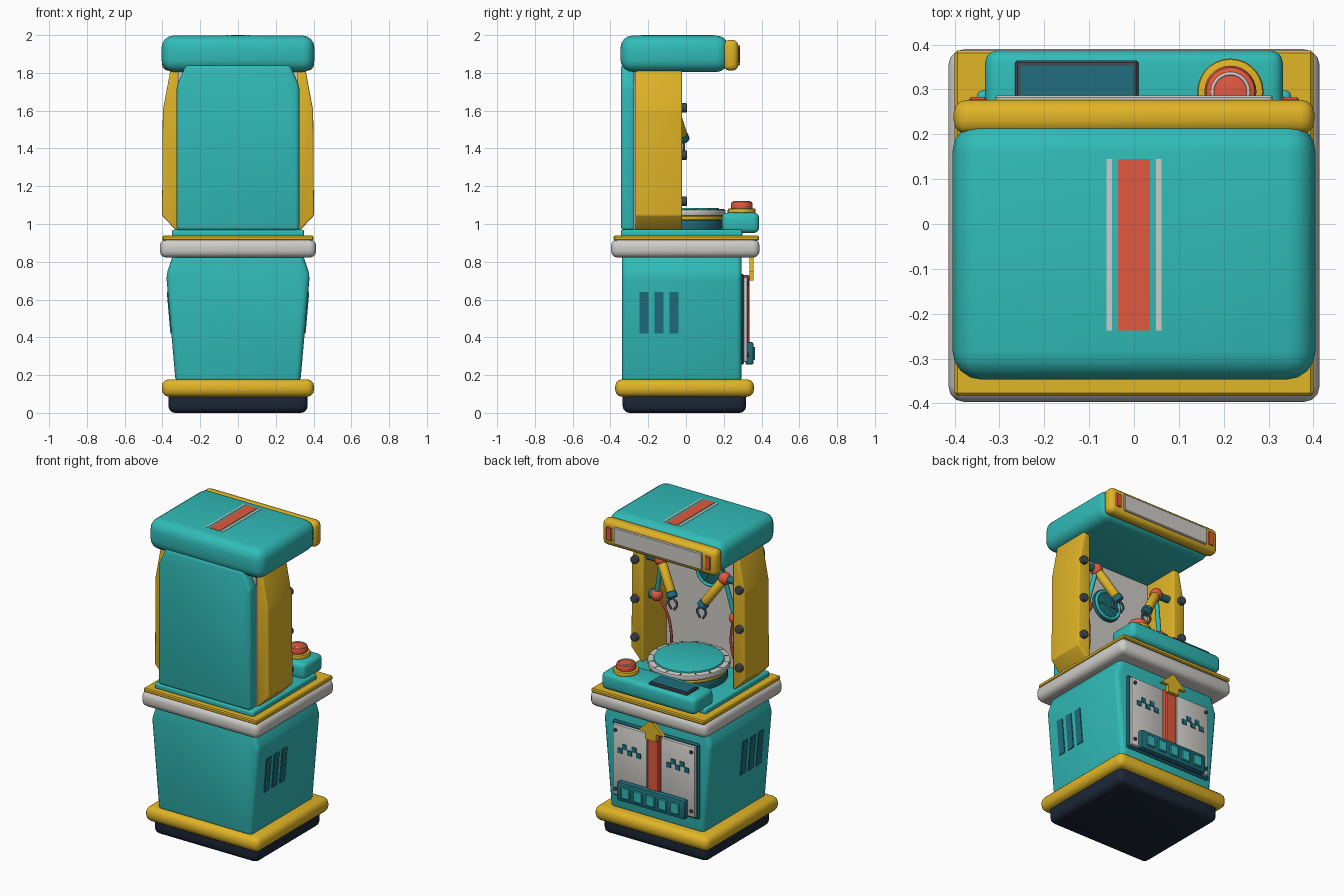
import bpy, bmesh, math
from mathutils import Vector, Matrix

cube = bpy.data.objects.get("Cube")
if cube:
    bpy.data.objects.remove(cube, do_unlink=True)


def material(name, rgb):
    m = bpy.data.materials.new(name)
    m.use_nodes = True
    m.diffuse_color = (*rgb, 1)
    m.node_tree.nodes["Principled BSDF"].inputs["Base Color"].default_value = (*rgb, 1)
    return m


TEAL = material("teal", (0.03, 0.5, 0.48))
DEEP = material("deep_teal", (0.014, 0.155, 0.2))
YELLOW = material("yellow", (0.75, 0.46, 0.02))
RED = material("coral_red", (0.75, 0.1, 0.05))
WHITE = material("warm_white", (0.62, 0.61, 0.58))
NAVY = material("navy", (0.011, 0.02, 0.038))
GREY = material("dark_grey", (0.06, 0.07, 0.09))


def finish(name, bm, mat, bevel=0, segments=3):
    if bevel:
        bmesh.ops.bevel(bm, geom=bm.edges[:], offset=bevel, segments=segments,
                        profile=0.5, affect='EDGES', clamp_overlap=True)
    bmesh.ops.recalc_face_normals(bm, faces=bm.faces[:])
    me = bpy.data.meshes.new(name)
    bm.to_mesh(me)
    bm.free()
    me.materials.append(mat)
    me.polygons.foreach_set("use_smooth", [True] * len(me.polygons))
    me.set_sharp_from_angle(angle=math.radians(35))
    ob = bpy.data.objects.new(name, me)
    bpy.context.collection.objects.link(ob)
    return ob


def box(name, xs, ys, zs, mat, bevel=0, segments=3):
    lo, hi = Vector((xs[0], ys[0], zs[0])), Vector((xs[1], ys[1], zs[1]))
    bm = bmesh.new()
    bmesh.ops.create_cube(bm, size=1)
    for v in bm.verts:
        v.co = (lo + hi) / 2 + v.co * (hi - lo)
    return finish(name, bm, mat, bevel, segments)


def wide(name, half, ys, zs, mat, bevel=0, segments=3):
    return box(name, (-half, half), ys, zs, mat, bevel, segments)


def prism(name, outline, ys, mat, bevel=0):
    """Extrude an x-z outline along y."""
    bm = bmesh.new()
    face = bm.faces.new([bm.verts.new((x, ys[0], z)) for x, z in outline])
    new = bmesh.ops.extrude_face_region(bm, geom=[face])["geom"]
    for v in new:
        if isinstance(v, bmesh.types.BMVert):
            v.co.y = ys[1]
    return finish(name, bm, mat, bevel)


def rod(name, a, b, r, mat, bevel=0, sides=16, r2=None):
    a, b = Vector(a), Vector(b)
    bm = bmesh.new()
    turn = (b - a).to_track_quat('Z', 'Y').to_matrix().to_4x4()
    bmesh.ops.create_cone(bm, cap_ends=True, segments=sides, radius1=r,
                          radius2=r if r2 is None else r2, depth=(b - a).length,
                          matrix=Matrix.Translation((a + b) / 2) @ turn)
    if bevel:
        rim = [e for e in bm.edges if any(len(f.verts) > 4 for f in e.link_faces)]
        bmesh.ops.bevel(bm, geom=rim, offset=bevel, segments=2, profile=0.5, affect='EDGES')
    return finish(name, bm, mat)


def ball(name, centre, r, mat):
    bm = bmesh.new()
    bmesh.ops.create_uvsphere(bm, u_segments=16, v_segments=10, radius=r,
                              matrix=Matrix.Translation(centre))
    return finish(name, bm, mat)


def tube(name, points, r, mat, cyclic=False):
    cu = bpy.data.curves.new(name, 'CURVE')
    cu.dimensions = '3D'
    cu.bevel_depth = r
    cu.bevel_resolution = 2
    sp = cu.splines.new('BEZIER')
    sp.bezier_points.add(len(points) - 1)
    for p, co in zip(sp.bezier_points, points):
        p.co = co
        p.handle_left_type = p.handle_right_type = 'AUTO'
    sp.use_cyclic_u = cyclic
    cu.materials.append(mat)
    bpy.context.collection.objects.link(bpy.data.objects.new(name, cu))


def ring(name, centre, r, thick, mat, flat=True):
    pts = []
    for i in range(12):
        a = math.tau * i / 12
        off = (r * math.cos(a), r * math.sin(a))
        pts.append(Vector(centre) + Vector((*off, 0) if flat else (off[0], 0, off[1])))
    tube(name, pts, thick, mat, True)


# Base and lower cabinet
wide("plinth", 0.368, (-0.335, 0.318), (0, 0.12), NAVY, 0.035)
wide("base_bumper", 0.403, (-0.375, 0.36), (0.085, 0.178), YELLOW, 0.038)
prism("lower_cabinet", [(-0.33, 0.16), (0.33, 0.16), (0.38, 0.73), (0.34, 0.85),
                        (-0.34, 0.85), (-0.38, 0.73)], (-0.34, 0.295), TEAL, 0.028)
wide("counter_band", 0.414, (-0.397, 0.39), (0.822, 0.92), WHITE, 0.036)
wide("counter_trim", 0.4, (-0.383, 0.387), (0.912, 0.938), YELLOW, 0.006, 1)
wide("deck", 0.35, (-0.345, 0.298), (0.93, 0.97), TEAL, 0.012)

# Side vents, leaning with the cabinet walls
for s in (-1, 1):
    for y in (-0.222, -0.143, -0.063):
        prism("side_vent", [(s * 0.342, 0.42), (s * 0.358, 0.42), (s * 0.377, 0.64),
                            (s * 0.361, 0.64)], (y - 0.024, y + 0.024), DEEP)

# Service panel on the working side
wide("panel_frame", 0.305, (0.28, 0.308), (0.255, 0.735), DEEP, 0.008, 1)
for s in (-1, 1):
    box("panel_door", sorted((s * 0.05, s * 0.29)), (0.3, 0.326), (0.27, 0.72), WHITE, 0.007, 2)
    for z in (0.31, 0.685):
        rod("panel_screw", (s * 0.267, 0.32, z), (s * 0.267, 0.334, z), 0.011, GREY, sides=10)
    for i, step in enumerate((0, 1, 0, 1, 0)):
        x, z = s * 0.17 + (i - 2) * 0.032, 0.545 + 0.03 * step
        box("pixel_mark", (x - 0.016, x + 0.016), (0.322, 0.331), (z, z + 0.032), DEEP)
wide("centre_stripe", 0.04, (0.3, 0.335), (0.27, 0.73), RED, 0.006, 1)
prism("arrow", [(-0.04, 0.7), (0.04, 0.7), (0.04, 0.745), (0.09, 0.745), (0, 0.83),
                (-0.09, 0.745), (-0.04, 0.745)], (0.335, 0.357), YELLOW)
wide("token_tray", 0.24, (0.315, 0.357), (0.255, 0.375), DEEP, 0.01, 2)
for i in range(5):
    x = (i - 2) * 0.087
    box("tray_window", (x - 0.03, x + 0.03), (0.35, 0.366), (0.28, 0.35), TEAL, 0.004, 1)

# Console with button and screen
wide("console", 0.332, (0.19, 0.387), (0.952, 1.06), TEAL, 0.028)
rod("button_collar", (0.215, 0.295, 1.05), (0.215, 0.295, 1.082), 0.074, YELLOW, 0.008, 28)
rod("button", (0.215, 0.295, 1.07), (0.215, 0.295, 1.12), 0.058, RED, 0.014, 28)
ring("button_ring", (0.215, 0.295, 1.119), 0.04, 0.004, WHITE)
box("screen_frame", (-0.265, 0.01), (0.245, 0.365), (1.05, 1.072), GREY, 0.005, 1)
box("screen", (-0.253, -0.002), (0.257, 0.353), (1.06, 1.075), DEEP)

# Turntable
for name, r, z0, z1, mat in (("turntable_base", 0.225, 0.96, 1.02, DEEP),
                             ("turntable_trim", 0.23, 1.02, 1.042, YELLOW),
                             ("turntable_rim", 0.24, 1.042, 1.076, WHITE),
                             ("turntable_top", 0.205, 1.06, 1.086, TEAL)):
    rod(name, (0, -0.03, z0), (0, -0.03, z1), r, mat, 0.007, 40)
for i in range(16):
    a = math.tau * i / 16
    d = Vector((math.cos(a), math.sin(a), 0))
    c = Vector((0, -0.03, 1.074))
    rod("rim_tick", c + d * 0.21, c + d * 0.234, 0.005, GREY, sides=6)

# Upper cabinet
prism("back_shell", [(-0.325, 0.965), (0.325, 0.965), (0.325, 1.73), (0.275, 1.845),
                     (-0.275, 1.845), (-0.325, 1.73)], (-0.345, -0.268), TEAL, 0.02)
wide("inner_wall", 0.318, (-0.275, -0.255), (0.965, 1.82), WHITE)
rod("wall_porthole", (0, -0.26, 1.55), (0, -0.235, 1.55), 0.1, DEEP, 0.006, 28)
ring("porthole_ring", (0, -0.235, 1.55), 0.085, 0.01, TEAL, False)
for a in range(3):
    d = Vector((math.cos(a * math.pi / 3), 0, math.sin(a * math.pi / 3))) * 0.075
    c = Vector((0, -0.234, 1.55))
    rod("porthole_spoke", c - d, c + d, 0.006, TEAL, sides=8)
for s in (-1, 1):
    prism("side_wing", [(s * 0.315, 0.97), (s * 0.332, 0.97), (s * 0.402, 1.045),
                        (s * 0.398, 1.6), (s * 0.355, 1.83), (s * 0.315, 1.83)],
          (-0.267, -0.02), YELLOW, 0.008)
    for z in (1.12, 1.365, 1.615):
        rod("wing_bolt", (s * 0.368, -0.03, z), (s * 0.368, 0.004, z), 0.025, GREY, 0.004, 12)

# Roof and sign
wide("roof", 0.405, (-0.347, 0.226), (1.805, 1.998), TEAL, 0.065, 4)
wide("roof_stripe", 0.036, (-0.237, 0.145), (1.985, 2.0), RED)
for s in (-1, 1):
    box("roof_pinstripe", (s * 0.055 - 0.006, s * 0.055 + 0.006), (-0.237, 0.145),
        (1.985, 2.0), WHITE)
wide("sign_frame", 0.402, (0.2, 0.277), (1.812, 1.975), YELLOW, 0.03)
wide("sign_plate", 0.31, (0.26, 0.287), (1.84, 1.948), WHITE, 0.005, 1)
for s in (-1, 1):
    box("sign_lamp", sorted((s * 0.328, s * 0.368)), (0.26, 0.283), (1.85, 1.938), RED, 0.005, 1)

# Mirrored jointed arms with grippers and cables
for s in (-1, 1):
    mount = Vector((s * 0.275, -0.1, 1.38))
    shoulder = Vector((s * 0.225, -0.07, 1.63))
    wrist = Vector((s * 0.12, -0.02, 1.47))
    tip = wrist + (wrist - shoulder).normalized() * 0.035
    rod("arm_bracket", (s * 0.32, -0.1, 1.38), mount, 0.03, DEEP)
    rod("upper_bracket", (s * 0.32, -0.07, 1.63), shoulder, 0.022, DEEP)
    ball("mount_joint", mount, 0.036, RED)
    rod("arm_strut", mount, shoulder, 0.014, TEAL)
    ball("shoulder_joint", shoulder, 0.038, RED)
    rod("arm_link", shoulder, wrist, 0.028, YELLOW, 0.005)
    rod("wrist", wrist, tip, 0.032, DEEP, 0.005)
    for k in (-1, 1):
        tube("gripper_claw", [tip, tip + Vector((k * 0.03, 0, -0.03)),
                              tip + Vector((k * 0.01, 0, -0.075))], 0.007, GREY)
    tube("arm_cable", [mount, (s * 0.23, -0.13, 1.28), (s * 0.215, -0.16, 1.12),
                       (s * 0.25, -0.2, 0.97)], 0.008, RED)
